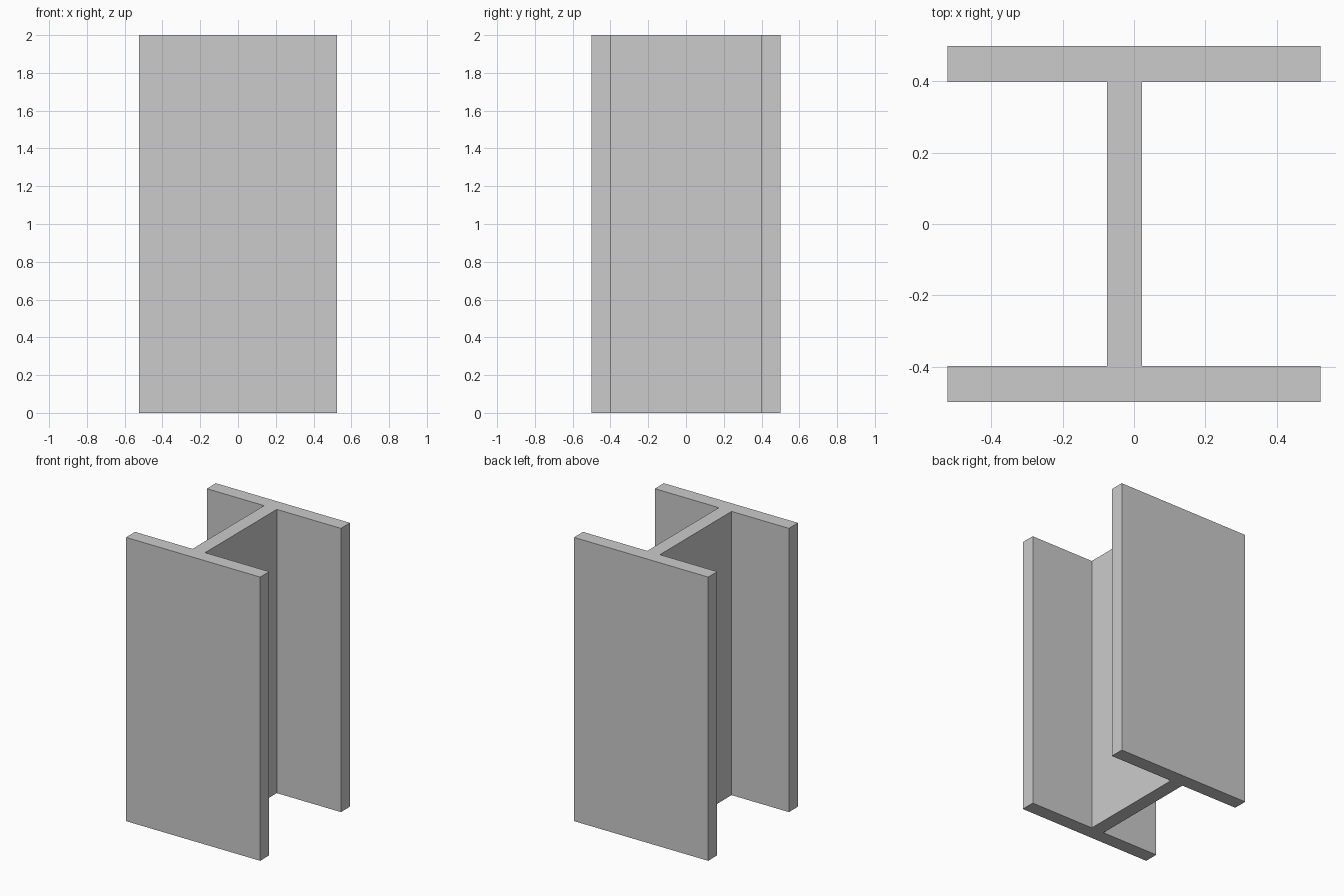
import bpy, bmesh

if "Cube" in bpy.data.objects:
    bpy.data.objects.remove(bpy.data.objects["Cube"])

HEIGHT = 2.0
HALF_W, HALF_D, FLANGE_Y = 0.523, 0.5, 0.399
WEB_L, WEB_R = -0.076, 0.023   # web sits slightly off centre

# Half of the I-shaped outline (back flange), mirrored in y for the front flange
back = [(WEB_R, FLANGE_Y), (HALF_W, FLANGE_Y), (HALF_W, HALF_D),
        (-HALF_W, HALF_D), (-HALF_W, FLANGE_Y), (WEB_L, FLANGE_Y)]
front = [(x, -y) for x, y in reversed(back)]

# Extrude the outline upward into one solid beam
bm = bmesh.new()
base = bm.faces.new([bm.verts.new((x, y, 0)) for x, y in back + front])
ext = bmesh.ops.extrude_face_region(bm, geom=[base], use_keep_orig=True)
top = [g for g in ext["geom"] if isinstance(g, bmesh.types.BMVert)]
bmesh.ops.translate(bm, vec=(0, 0, HEIGHT), verts=top)
bmesh.ops.recalc_face_normals(bm, faces=bm.faces)

mesh = bpy.data.meshes.new("i_beam")
bm.to_mesh(mesh)
bm.free()
bpy.context.collection.objects.link(bpy.data.objects.new("i_beam", mesh))
